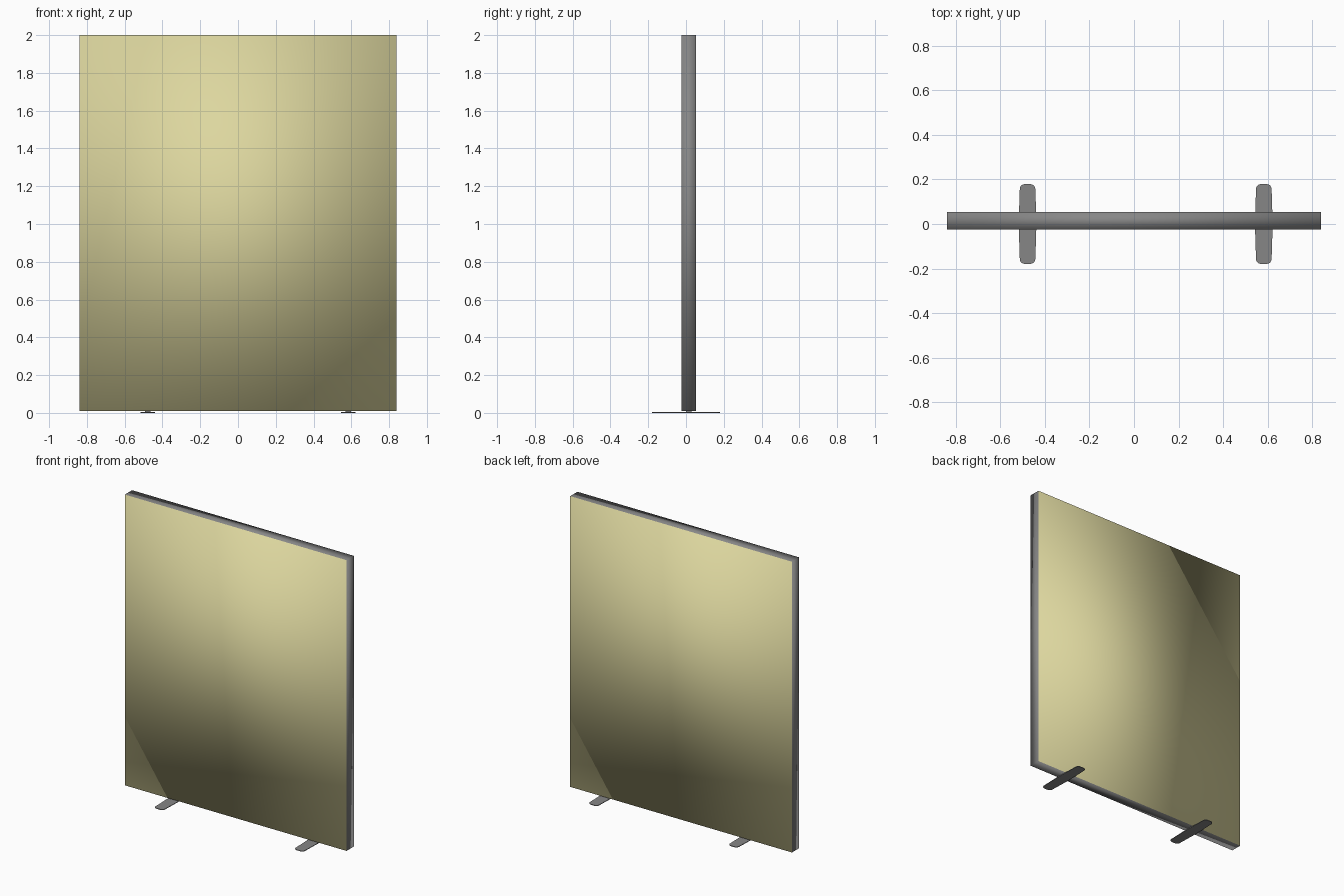
import bpy, bmesh, math

if "Cube" in bpy.data.objects:
    bpy.data.objects.remove(bpy.data.objects["Cube"])

Y0, Y1 = -0.025, 0.053          # panel front and back
HALF, Z0, Z1 = 0.84, 0.009, 2.0
FOOT_T = 0.004


def material(name, *rgb):
    mat = bpy.data.materials.new(name)
    mat.diffuse_color = (*rgb, 1)
    mat.use_nodes = True
    mat.node_tree.nodes["Principled BSDF"].inputs["Base Color"].default_value = mat.diffuse_color
    return mat


fabric = material("fabric", 0.72, 0.675, 0.345)
metal = material("dark_grey", 0.24, 0.24, 0.24)


def finish(name, bm, *materials):
    bmesh.ops.recalc_face_normals(bm, faces=bm.faces)
    mesh = bpy.data.meshes.new(name)
    bm.to_mesh(mesh)
    bm.free()
    for mat in materials:
        mesh.materials.append(mat)
    ob = bpy.data.objects.new(name, mesh)
    bpy.context.collection.objects.link(ob)


# Panel: fabric on both faces, grey edge, smooth shaded throughout
bm = bmesh.new()
bmesh.ops.create_cube(bm, size=1)
for v in bm.verts:
    v.co = (v.co.x * 2 * HALF,
            (Y0 + Y1) / 2 + v.co.y * (Y1 - Y0),
            (Z0 + Z1) / 2 + v.co.z * (Z1 - Z0))
bm.normal_update()
for f in bm.faces:
    f.smooth = True
    f.material_index = 0 if abs(f.normal.y) > 0.5 else 1
finish("screen_panel", bm, fabric, metal)


# Flat feet: tapered towards rounded ends
def foot(name, x):
    r, end, w = 0.022, 0.179, 0.035
    quarter = [(w - r + r * math.cos(t), end - r + r * math.sin(t))
               for t in (i * math.pi / 10 for i in range(6))]
    half = [(0.039, 0.03)] + quarter
    half += [(-px, py) for px, py in reversed(half)]
    outline = half + [(-px, -py) for px, py in half]
    bm = bmesh.new()
    face = bm.faces.new([bm.verts.new((x + px, py, 0)) for px, py in outline])
    ext = bmesh.ops.extrude_face_region(bm, geom=[face])
    for v in ext["geom"]:
        if isinstance(v, bmesh.types.BMVert):
            v.co.z = FOOT_T
    finish(name, bm, metal)


for side, x in (("left", -0.478), ("right", 0.583)):
    foot(side + "_foot", x)
    # Small hidden block joining foot to panel
    bm = bmesh.new()
    bmesh.ops.create_cube(bm, size=1)
    for v in bm.verts:
        v.co = (x + v.co.x * 0.03, 0.014 + v.co.y * 0.03, 0.007 + v.co.z * 0.008)
    finish(side + "_foot_mount", bm, metal)
